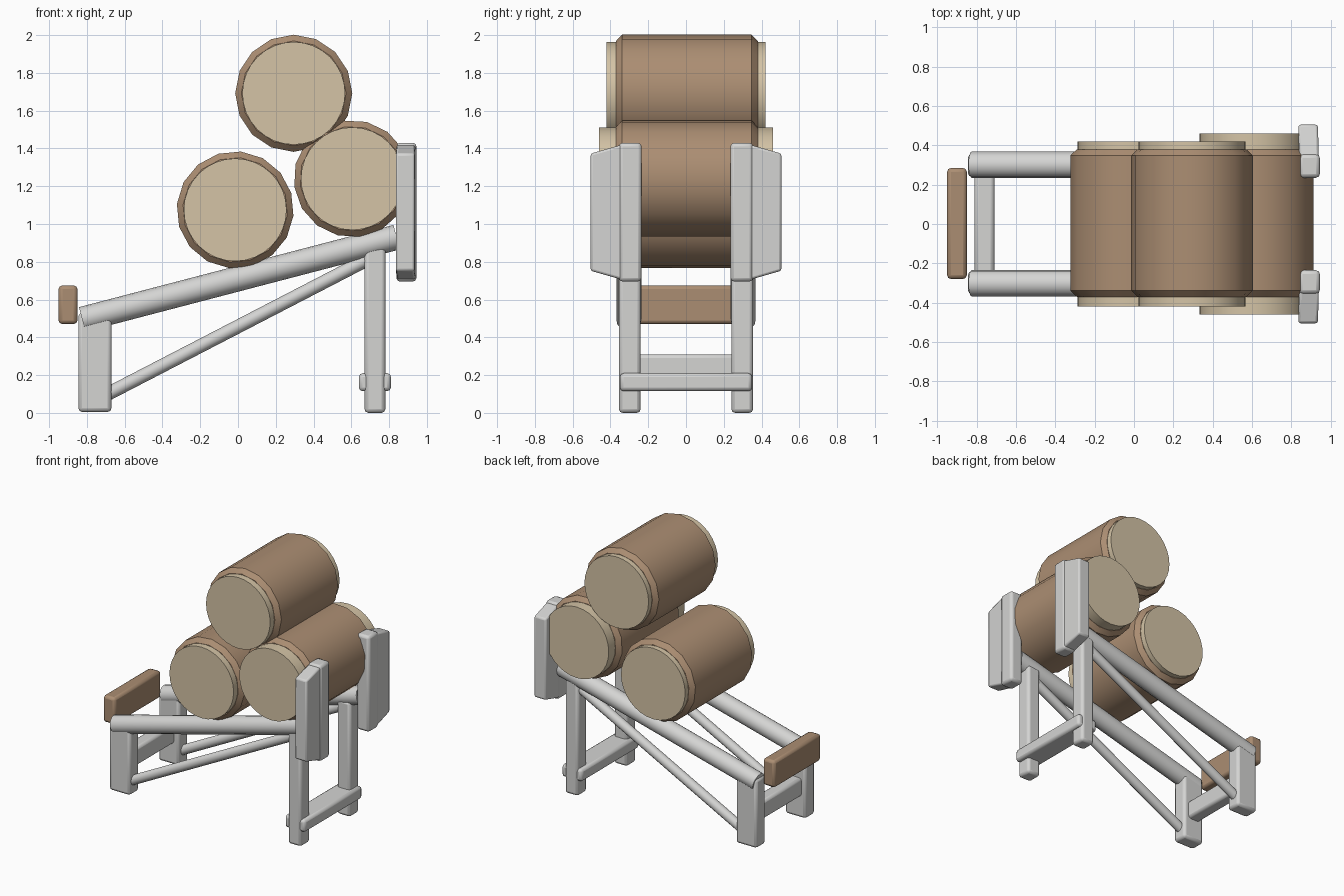
import bpy, bmesh, math
from mathutils import Vector

cube = bpy.data.objects.get("Cube")
if cube:
    bpy.data.objects.remove(cube, do_unlink=True)


def material(name, rgb):
    m = bpy.data.materials.new(name)
    m.use_nodes = True
    col = (*rgb, 1)
    m.diffuse_color = col
    m.node_tree.nodes["Principled BSDF"].inputs["Base Color"].default_value = col
    return m


BARK = material("brown bark", (0.41, 0.27, 0.17))
CUT = material("pale cut wood", (0.66, 0.55, 0.38))
GREY = material("light grey frame", (0.66, 0.66, 0.65))


def finish(name, bm, mat, bevel=0.0, segments=2):
    """Turn a bmesh into a smooth-shaded object with optional rounded edges."""
    bmesh.ops.recalc_face_normals(bm, faces=bm.faces)
    me = bpy.data.meshes.new(name)
    bm.to_mesh(me)
    bm.free()
    me.materials.append(mat)
    ob = bpy.data.objects.new(name, me)
    bpy.context.collection.objects.link(ob)
    if bevel:
        mod = ob.modifiers.new("Rounded edges", 'BEVEL')
        mod.width = bevel
        mod.segments = segments
        mod.limit_method = 'ANGLE'
        mod.angle_limit = math.radians(40)
    bpy.ops.object.select_all(action='DESELECT')
    bpy.context.view_layer.objects.active = ob
    ob.select_set(True)
    bpy.ops.object.shade_smooth_by_angle(angle=math.radians(35))
    return ob


def box(name, x, y, z, mat, bevel=0.02):
    """Box from (min, max) ranges."""
    bm = bmesh.new()
    bmesh.ops.create_cube(bm, size=1)
    for v in bm.verts:
        v.co = [(lo + hi) / 2 + c * (hi - lo) for c, (lo, hi) in zip(v.co, (x, y, z))]
    return finish(name, bm, mat, bevel)


def rod(name, a, b, radius, mat, sides=16, bevel=0.0, spin=0.0):
    """Cylinder between two points."""
    a, b = Vector(a), Vector(b)
    bm = bmesh.new()
    bmesh.ops.create_cone(bm, cap_ends=True, segments=sides, radius1=radius,
                          radius2=radius, depth=(b - a).length)
    ob = finish(name, bm, mat, bevel, 1)
    ob.location = (a + b) / 2
    turn = (b - a).to_track_quat('Z', 'Y')
    ob.rotation_euler = (turn @ Vector((0, 0, 1)).rotation_difference(Vector((0, 0, 1)))).to_euler()
    ob.rotation_euler.rotate_axis('Z', spin)
    return ob


def span(side, near, far):
    """Y range on one side of the rack."""
    return tuple(sorted((side * near, side * far)))


# Stacked logs with pale cut ends
for name, x, z, end, spin in (("lower_log", -0.015, 1.075, 0.42, 0.1),
                              ("stop_log", 0.605, 1.24, 0.46, 0.25),
                              ("top_log", 0.295, 1.692, 0.42, 0.0)):
    rod(name, (x, -0.37, z), (x, 0.38, z), 0.31, BARK, 16, 0.032, spin)
    rod(name + "_cut_ends", (x, -end, z), (x, end, z), 0.272, CUT, 32)

# Frame parts repeated on both sides
for side, label in ((-1, "right"), (1, "left")):
    y = side * 0.302
    leg_y = span(side, 0.24, 0.355)
    box("short_leg_" + label, (-0.845, -0.67), leg_y, (0.005, 0.53), GREY)
    box("tall_leg_" + label, (0.67, 0.78), leg_y, (0, 0.88), GREY)
    rod("sloped_rail_" + label, (-0.825, y, 0.495), (0.84, y, 0.93), 0.067, GREY)
    rod("diagonal_brace_" + label, (-0.7, y, 0.095), (0.72, y, 0.83), 0.036, GREY, 12)

    # End stop: upright post with a flared outer wing
    box("stop_post_" + label, (0.838, 0.945), span(side, 0.235, 0.355), (0.695, 1.43), GREY)
    bm = bmesh.new()
    bmesh.ops.create_cube(bm, size=1)
    for v in bm.verts:
        outer = v.co.y * side > 0
        half = 0.31 if outer else 0.36
        v.co = ((0.885 if outer else 0.89) + v.co.x * 0.1,
                side * (0.505 if outer else 0.33),
                1.0625 + 2 * half * v.co.z)
    finish("stop_wing_" + label, bm, GREY, 0.012)

# Cross bars between the legs
box("short_leg_cross_bar", (-0.81, -0.71), (-0.3, 0.3), (0.17, 0.31), GREY)
box("tall_leg_cross_bar", (0.64, 0.81), (-0.35, 0.35), (0.115, 0.21), GREY)

# Wooden board at the low end
box("end_board", (-0.95, -0.85), (-0.28, 0.285), (0.47, 0.675), BARK)
